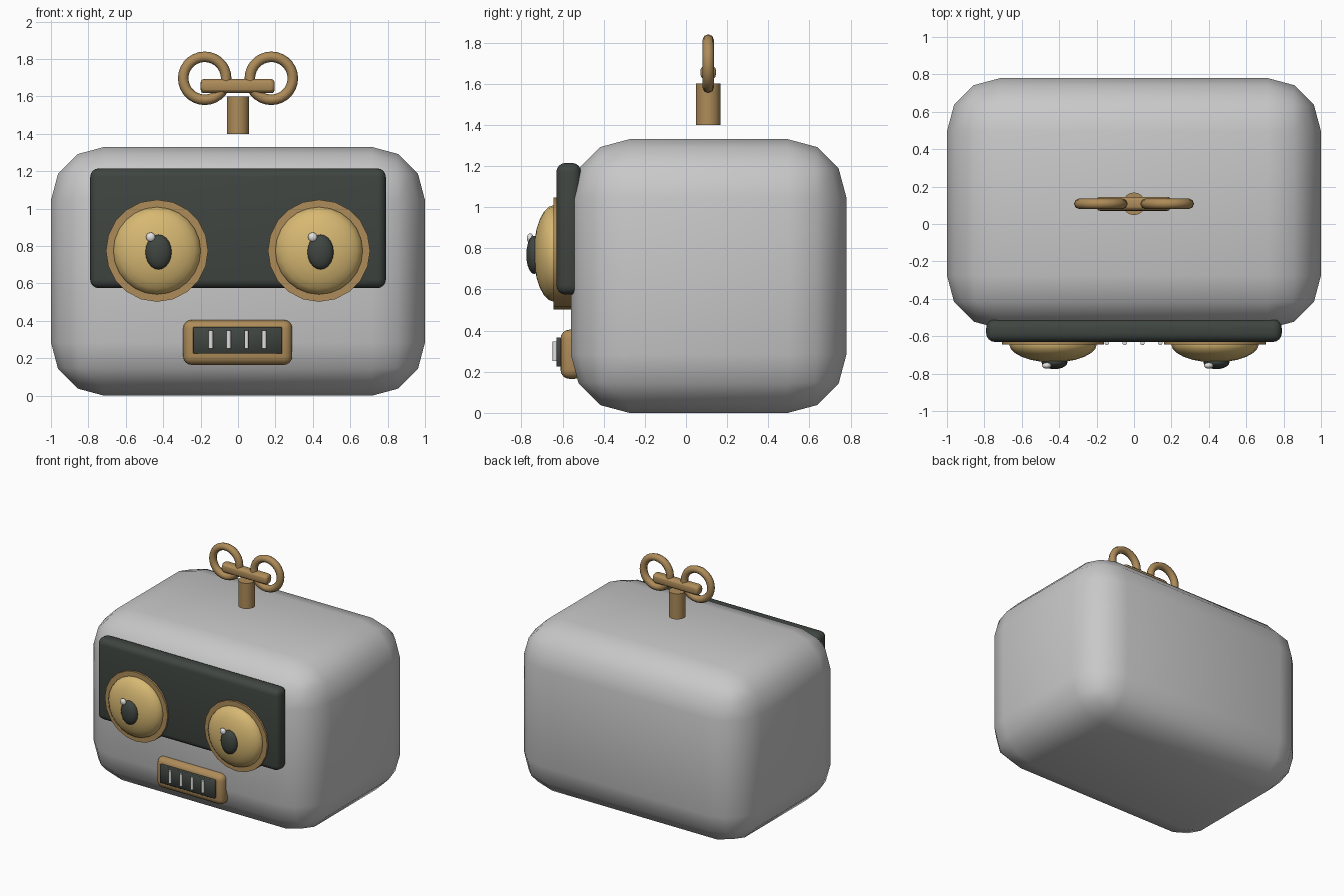
import bpy, math

if "Cube" in bpy.data.objects:
    bpy.data.objects.remove(bpy.data.objects["Cube"])

def mat(name, rgb):
    m = bpy.data.materials.new(name)
    m.diffuse_color = (*rgb, 1)
    m.use_nodes = True
    m.node_tree.nodes["Principled BSDF"].inputs["Base Color"].default_value = m.diffuse_color
    return m

GREY = mat("light grey", (0.58, 0.58, 0.58))
DARK = mat("dark green grey", (0.05, 0.06, 0.052))
BRASS = mat("brass", (0.42, 0.26, 0.10))
GOLD = mat("pale gold", (0.68, 0.48, 0.17))
WHITE = mat("white", (0.75, 0.75, 0.75))

def finish(name, material, angle=40):
    o = bpy.context.object
    o.name = name
    o.data.materials.append(material)
    bpy.ops.object.transform_apply(location=False, rotation=True, scale=True)
    bpy.ops.object.shade_smooth_by_angle(angle=math.radians(angle))
    return o

def box(name, material, lo, hi, bevel, segments):
    """Rounded box between two corners."""
    bpy.ops.mesh.primitive_cube_add(size=1, location=[(a + b) / 2 for a, b in zip(lo, hi)])
    o = bpy.context.object
    o.scale = [b - a for a, b in zip(lo, hi)]
    finish(name, material)
    if bevel:
        m = o.modifiers.new("rounding", 'BEVEL')
        m.width, m.segments = bevel, segments
        m.limit_method = 'NONE'
        # bevel first, then smooth by angle
        o.modifiers.move(len(o.modifiers) - 1, 0)
        for p in o.data.polygons:
            p.use_smooth = True
        for e in o.data.edges:
            e.use_edge_sharp = False
    return o

def cylinder(name, material, loc, r, depth, axis='Z', sides=20):
    rot = {'X': (0, math.pi / 2, 0), 'Y': (math.pi / 2, 0, 0), 'Z': (0, 0, 0)}[axis]
    bpy.ops.mesh.primitive_cylinder_add(vertices=sides, radius=r, depth=depth, location=loc, rotation=rot)
    return finish(name, material)

def ball(name, material, loc, radii, seg=24, rings=12):
    """Ellipsoid with its poles along y."""
    bpy.ops.mesh.primitive_uv_sphere_add(segments=seg, ring_count=rings, radius=1,
                                         location=loc, rotation=(math.pi / 2, 0, 0))
    bpy.context.object.scale = (radii[0], radii[2], radii[1])
    return finish(name, material, 60)

# Head and face panel
box("head", GREY, (-1, -0.56, 0), (1, 0.78, 1.33), 0.285, 3)
box("face_panel", DARK, (-0.79, -0.63, 0.575), (0.79, -0.51, 1.215), 0.045, 4)

# Eyes: rim, domed eyeball, pupil and glint
for side, x in (("left", -0.433), ("right", 0.433)):
    cylinder(side + "_eye_rim", BRASS, (x, -0.595, 0.775), 0.273, 0.10, 'Y', 20)
    ball(side + "_eyeball", GOLD, (x, -0.64, 0.775), (0.235, 0.10, 0.235))
    ball(side + "_pupil", DARK, (x + 0.008, -0.738, 0.768), (0.07, 0.038, 0.093), 20, 10)
    ball(side + "_glint", WHITE, (x - 0.034, -0.757, 0.848), (0.025, 0.016, 0.025), 12, 8)

# Mouth: frame, dark plate and four bars
box("mouth_frame", BRASS, (-0.293, -0.61, 0.165), (0.29, -0.50, 0.405), 0.045, 4)
box("mouth_plate", DARK, (-0.24, -0.63, 0.225), (0.235, -0.58, 0.367), 0.003, 1)
for i in range(4):
    cylinder(f"mouth_bar_{i + 1}", WHITE, (-0.145 + 0.095 * i, -0.636, 0.30), 0.012, 0.096, 'Z', 10)

# Wind-up key: stem, crossbar and two loops
KEY_Y = 0.108
cylinder("key_stem", BRASS, (0, KEY_Y, 1.50), 0.06, 0.20, 'Z', 24)
bar = cylinder("key_crossbar", BRASS, (-0.002, KEY_Y, 1.655), 0.041, 0.395, 'X', 12)
m = bar.modifiers.new("rounding", 'BEVEL')
m.width, m.segments = 0.02, 3
bar.modifiers.move(len(bar.modifiers) - 1, 0)
for side, x in (("left", -0.178), ("right", 0.178)):
    bpy.ops.mesh.primitive_torus_add(major_radius=0.115, minor_radius=0.028, major_segments=28,
                                     minor_segments=8, location=(x, KEY_Y, 1.697),
                                     rotation=(math.pi / 2, 0, 0))
    finish("key_loop_" + side, BRASS, 60)
